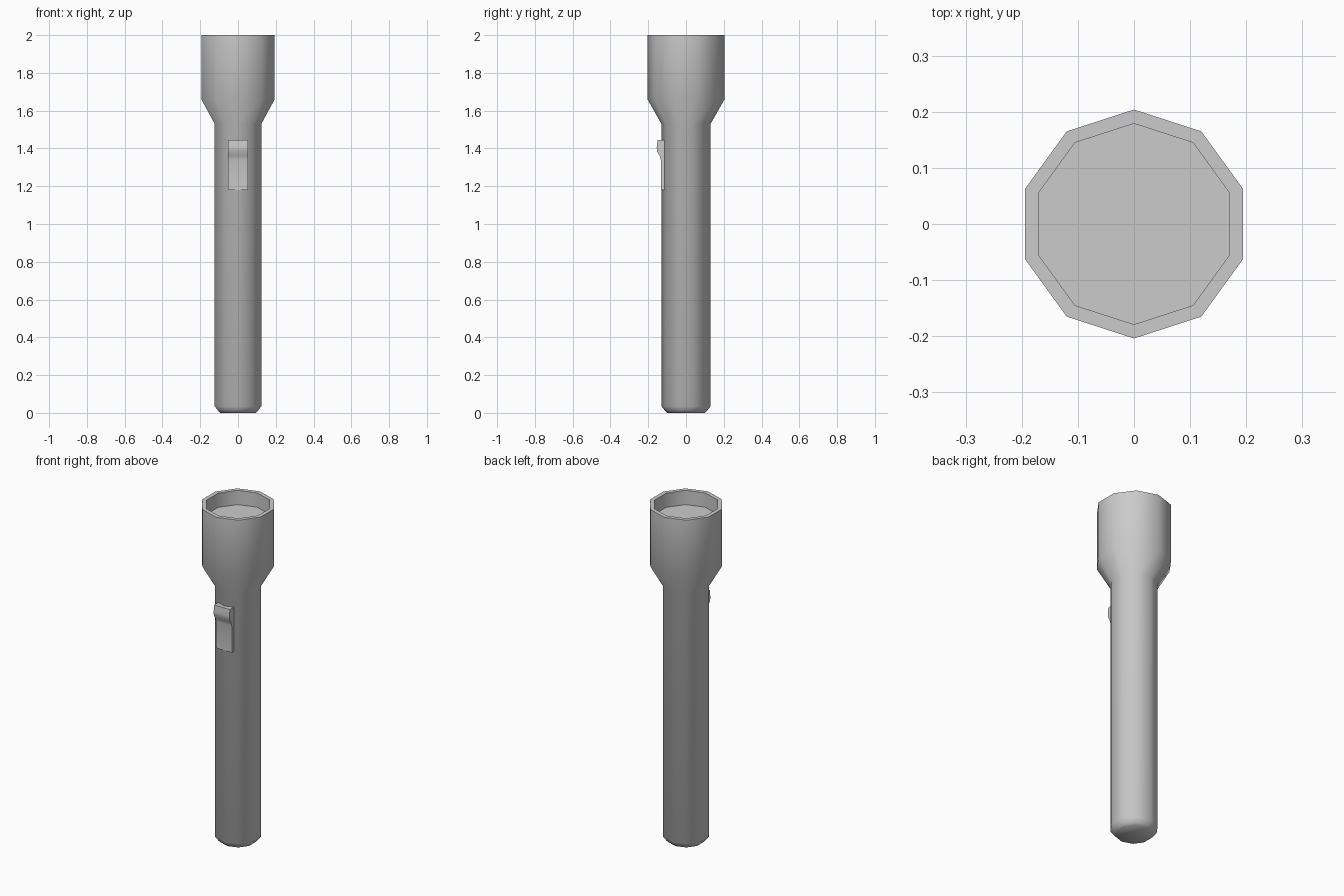
import bpy, bmesh, math

if "Cube" in bpy.data.objects:
    bpy.data.objects.remove(bpy.data.objects["Cube"])

SIDES = 10


def finish(name, bm, angle):
    bmesh.ops.recalc_face_normals(bm, faces=bm.faces[:])
    mesh = bpy.data.meshes.new(name)
    bm.to_mesh(mesh)
    bm.free()
    ob = bpy.data.objects.new(name, mesh)
    bpy.context.collection.objects.link(ob)
    bpy.ops.object.select_all(action='DESELECT')
    ob.select_set(True)
    bpy.context.view_layer.objects.active = ob
    bpy.ops.object.shade_smooth_by_angle(angle=math.radians(angle))
    return ob


def lathe(name, profile, angle=50):
    """Ten-sided turned part from (radius, z) points, capped at both ends."""
    bm = bmesh.new()
    rings = []
    for r, z in profile:
        rings.append([bm.verts.new((r * math.sin(a), -r * math.cos(a), z))
                      for a in (2 * math.pi * i / SIDES for i in range(SIDES))])
    for lo, hi in zip(rings, rings[1:]):
        for i in range(SIDES):
            j = (i + 1) % SIDES
            bm.faces.new((lo[i], lo[j], hi[j], hi[i]))
    bm.faces.new(rings[0])
    bm.faces.new(rings[-1])
    return finish(name, bm, angle)


def extrude_x(name, profile, half_width, angle=50):
    """Prism across x from a (y, z) side profile."""
    bm = bmesh.new()
    face = bm.faces.new([bm.verts.new((-half_width, y, z)) for y, z in profile])
    geom = bmesh.ops.extrude_face_region(bm, geom=[face])["geom"]
    bmesh.ops.translate(bm, vec=(2 * half_width, 0, 0),
                        verts=[v for v in geom if isinstance(v, bmesh.types.BMVert)])
    return finish(name, bm, angle)


# Handle, flared head, rim and recessed lens floor in one turned shell
lathe("torch_body", [(0.10, 0.0), (0.11, 0.01), (0.13, 0.035), (0.13, 1.53),
                     (0.204, 1.66), (0.204, 2.0), (0.179, 2.0), (0.179, 1.915)])

# Sliding switch: flat plate with a raised thumb ridge at its upper end
extrude_x("slide_switch", [(-0.113, 1.18), (-0.133, 1.18), (-0.133, 1.34),
                           (-0.139, 1.36), (-0.154, 1.385), (-0.155, 1.405),
                           (-0.151, 1.444), (-0.113, 1.444)], 0.052)
